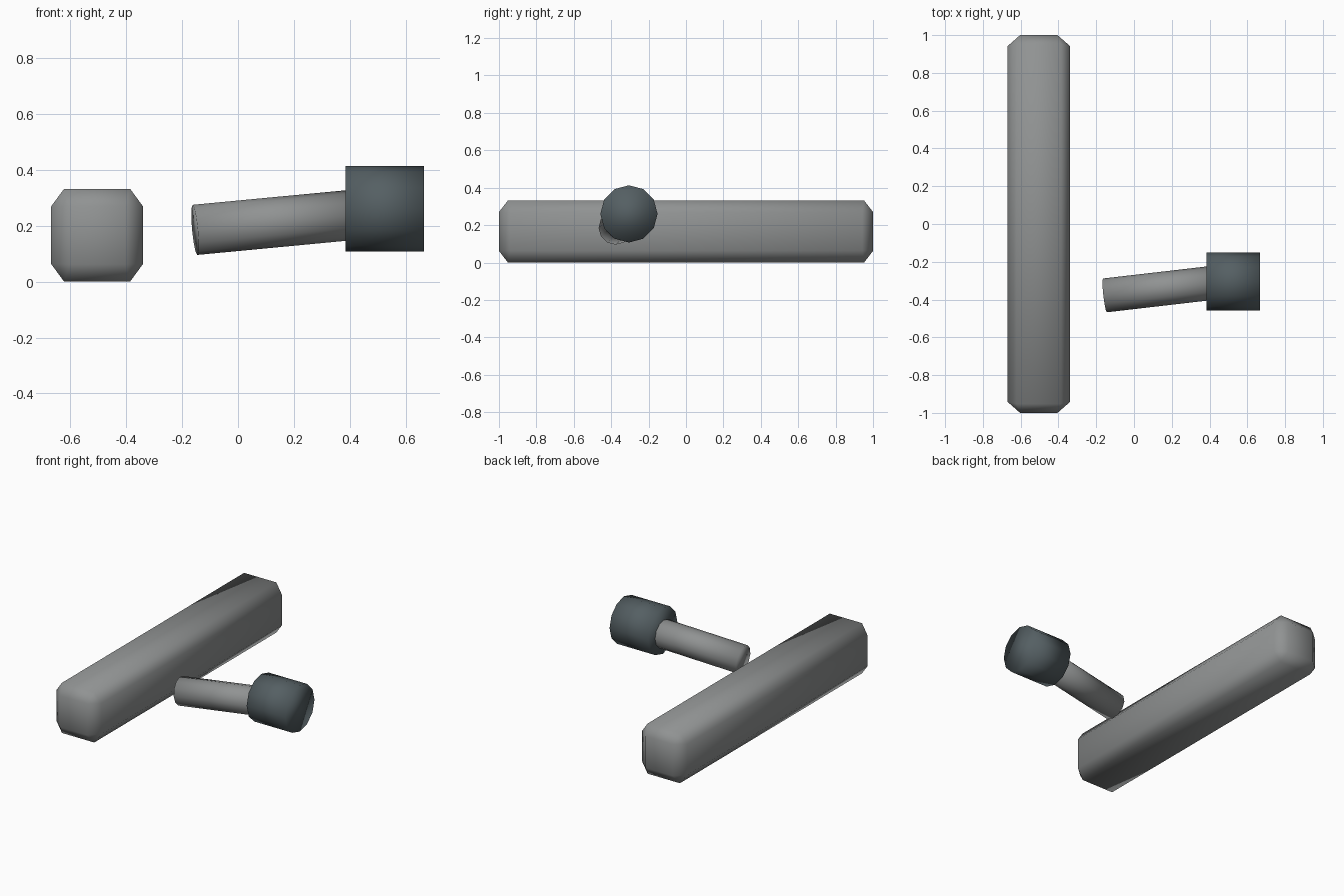
import bpy
import bmesh
from itertools import product
from mathutils import Vector

cube = bpy.data.objects.get("Cube")
if cube:
    bpy.data.objects.remove(cube, do_unlink=True)


def material(name, rgb):
    mat = bpy.data.materials.new(name)
    mat.use_nodes = True
    mat.diffuse_color = (*rgb, 1)
    mat.node_tree.nodes["Principled BSDF"].inputs["Base Color"].default_value = (*rgb, 1)
    return mat


def finish(name, bm, mat):
    bmesh.ops.recalc_face_normals(bm, faces=bm.faces)
    for face in bm.faces:
        face.smooth = True
    mesh = bpy.data.meshes.new(name)
    bm.to_mesh(mesh)
    bm.free()
    mesh.materials.append(mat)
    obj = bpy.data.objects.new(name, mesh)
    bpy.context.collection.objects.link(obj)
    return obj


def rod(name, start, end, radius, sides, mat):
    start, end = Vector(start), Vector(end)
    axis = end - start
    bm = bmesh.new()
    bmesh.ops.create_cone(bm, cap_ends=True, segments=sides, radius1=radius,
                          radius2=radius, depth=axis.length)
    obj = finish(name, bm, mat)
    obj.rotation_mode = 'QUATERNION'
    obj.rotation_quaternion = axis.to_track_quat('Z', 'Y')
    obj.location = (start + end) / 2
    return obj


grey = material("light grey", (0.28, 0.29, 0.29))
slate = material("dark slate", (0.09, 0.115, 0.125))

# Long beam: a block with chamfered edges and corners, shaded smooth
hx, hy, hz = 0.165, 1.0, 0.166
bm = bmesh.new()
for sx, sy, sz in product((-1, 1), repeat=3):
    for dx, dy, dz in ((0, 0.058, 0.064), (0.066, 0, 0.062), (0.047, 0.048, 0)):
        bm.verts.new((sx * (hx - dx), sy * (hy - dy), sz * (hz - dz)))
bmesh.ops.convex_hull(bm, input=bm.verts)
bmesh.ops.dissolve_limit(bm, angle_limit=0.02, verts=bm.verts, edges=bm.edges)
beam = finish("beam", bm, grey)
beam.location = (-0.504, 0, hz)

# Hammer-like piece: tilted handle and a wide head along x
rod("handle", (-0.154, -0.378, 0.185), (0.5, -0.302, 0.247), 0.09, 12, grey)
rod("head", (0.384, -0.305, 0.26), (0.666, -0.305, 0.26), 0.153, 12, slate)
